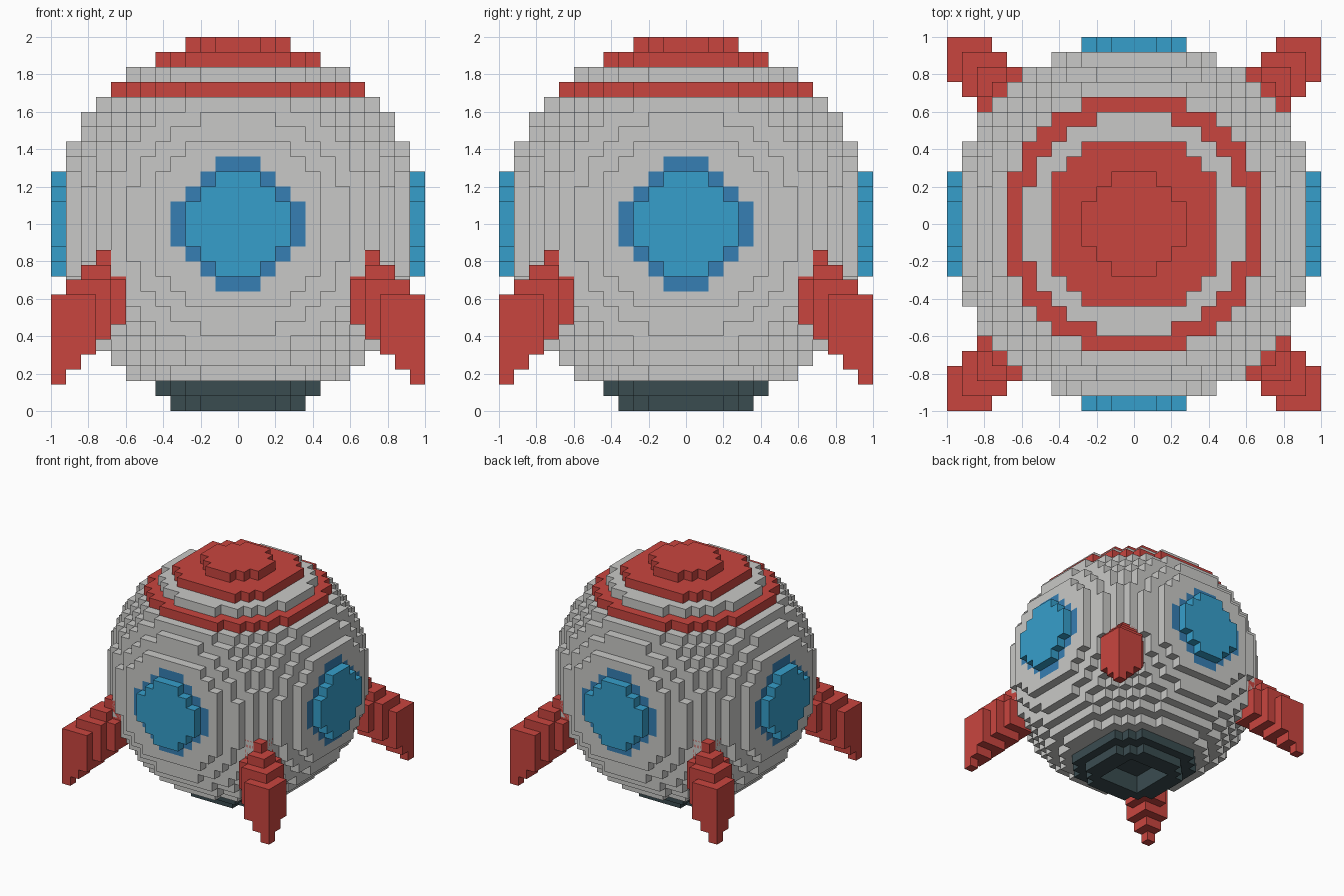
import bpy, bmesh
from mathutils import Vector

if "Cube" in bpy.data.objects:
    bpy.data.objects.remove(bpy.data.objects["Cube"])

V = 0.08          # block size
R2 = 156          # squared radius of the ball, in blocks


def srgb(r, g, b):
    lin = [(c / 255 / 12.92) if c < 11 else ((c / 255 + 0.055) / 1.055) ** 2.4 for c in (r, g, b)]
    return (*lin, 1.0)


def material(name, rgb):
    m = bpy.data.materials.new(name)
    m.diffuse_color = srgb(*rgb)
    m.use_nodes = True
    m.node_tree.nodes["Principled BSDF"].inputs["Base Color"].default_value = m.diffuse_color
    return m


grey = material("light grey", (201, 201, 199))
red = material("red", (201, 69, 63))
blue = material("window blue", (54, 159, 203))
rim_blue = material("rim blue", (54, 127, 179))
dark = material("dark slate", (58, 76, 80))

# For each direction: the four corners of that side of a unit block
SIDES = []
for axis in range(3):
    for s in (-1, 1):
        n, u, w = Vector(), Vector(), Vector()
        n[axis] = s
        u[(axis + 1) % 3] = s
        w[(axis + 2) % 3] = 1
        SIDES.append((tuple(int(c) for c in n),
                      [(n + p * u + q * w) / 2 for p, q in ((-1, -1), (1, -1), (1, 1), (-1, 1))]))


def build_blocks(name, cells, solid, mat, z0=1.0):
    """Mesh the exposed sides of a set of blocks; sides against `solid` are skipped."""
    bm = bmesh.new()
    cache = {}
    for c in sorted(cells):
        for n, corners in SIDES:
            if (c[0] + n[0], c[1] + n[1], c[2] + n[2]) in solid:
                continue
            verts = []
            for k in corners:
                p = Vector(c) + k
                key = tuple(round(2 * x) for x in p)
                if key not in cache:
                    cache[key] = bm.verts.new((p.x * V, p.y * V, p.z * V + z0))
                verts.append(cache[key])
            bm.faces.new(verts)
    me = bpy.data.meshes.new(name)
    bm.to_mesh(me)
    bm.free()
    me.materials.append(mat)
    ob = bpy.data.objects.new(name, me)
    bpy.context.collection.objects.link(ob)
    return ob


# Ball-shaped hull, sorted into parts by height and direction
parts = {n: set() for n in ("hull", "nose_cap", "nose_stripe", "windows", "window_rims", "nozzle")}
span = range(-12, 13)


def part_of(i, j, k):
    flat = i * i + j * j
    if k <= -11:                                   # nozzle: hollow ring under the hull
        limit = 20 if k == -12 else R2 - 121
        return "nozzle" if 8 < flat <= limit else None
    if flat + k * k > R2:
        return None
    if k == -10 and flat <= 8:                     # nozzle's inner floor
        return "nozzle"
    if k >= 11:
        return "nose_cap"
    if k == 9:
        return "nose_stripe"
    m = max(abs(i), abs(j))
    if m == 12:
        return "windows"
    if m == 11 and 13 <= flat + k * k - 121 <= 17:
        return "window_rims"
    return "hull"


for i in span:
    for j in span:
        for k in span:
            p = part_of(i, j, k)
            if p:
                parts[p].add((i, j, k))

solid = set().union(*parts.values())
for name, mat in (("hull", grey), ("nose_cap", red), ("nose_stripe", red), ("windows", blue),
                  ("window_rims", rim_blue), ("nozzle", dark)):
    build_blocks(name, parts[name], solid, mat)

# Four diagonal fins, sloping down and outwards
for sx, sy, name in ((1, -1, "fin_front_right"), (-1, -1, "fin_front_left"),
                     (1, 1, "fin_back_right"), (-1, 1, "fin_back_left")):
    cells = set()
    for a in range(8, 13):
        for b in range(8, 13):
            if abs(a - b) > 2:
                continue
            bottom = 12 - min(a, b)
            top = 6 + 12 - max(a, b)
            if abs(a - b) == 2:
                top = min(top, 7)
            cells |= {(sx * a, sy * b, k) for k in range(bottom, top)}
    build_blocks(name, cells, cells, red, z0=0.142 + V / 2)
